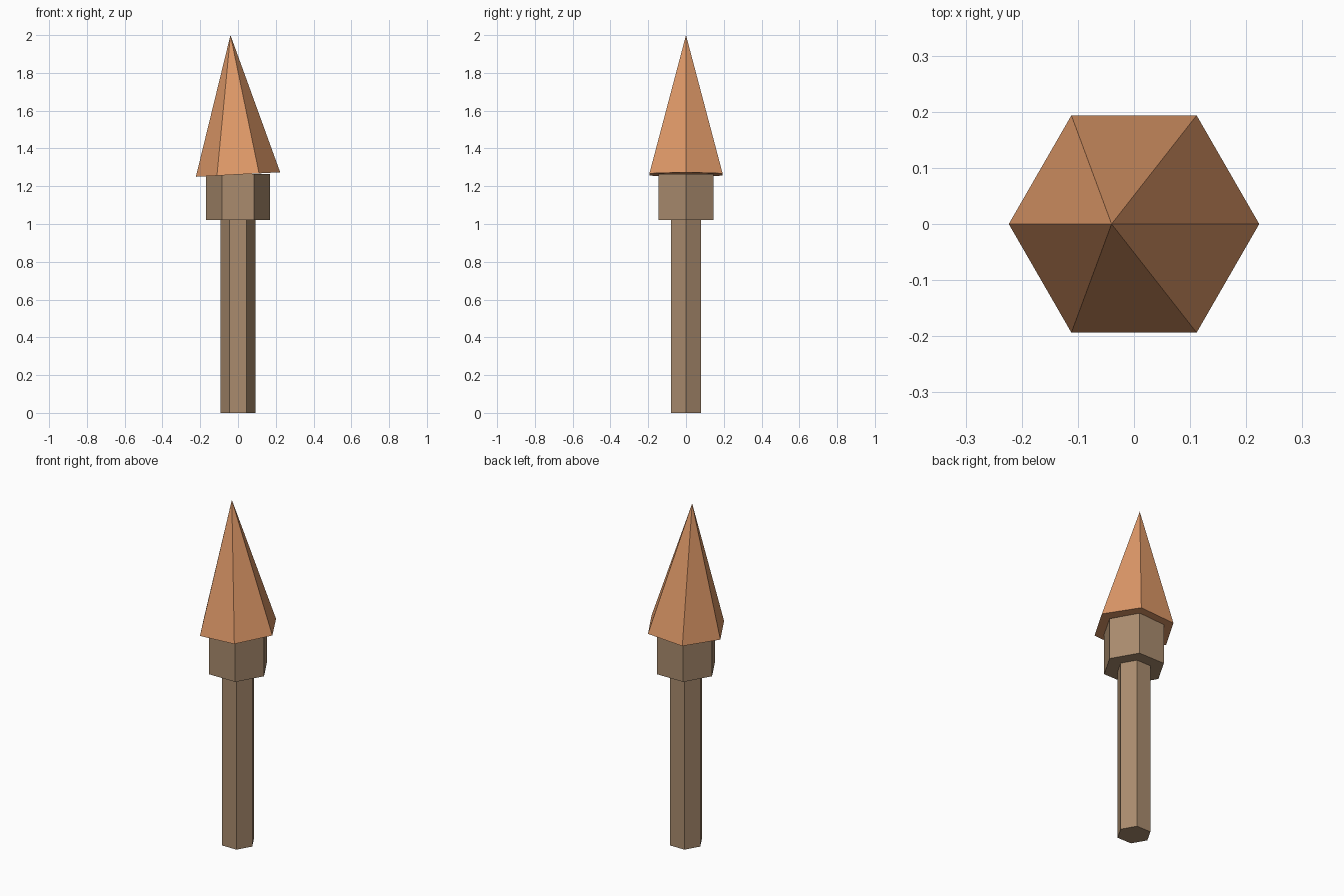
import bpy
import math
from mathutils import Matrix

cube = bpy.data.objects.get("Cube")
if cube:
    bpy.data.objects.remove(cube, do_unlink=True)


def make_material(name, color):
    mat = bpy.data.materials.new(name)
    mat.use_nodes = True
    mat.diffuse_color = color
    for node in mat.node_tree.nodes:
        if node.type == 'BSDF_PRINCIPLED':
            node.inputs["Base Color"].default_value = color
    return mat


def hex_part(name, r_bottom, r_top, z, height, mat, tilt=0.0):
    """Six-sided prism or pyramid standing on z, corners on the x axis."""
    bpy.ops.mesh.primitive_cone_add(vertices=6, radius1=r_bottom, radius2=r_top,
                                    depth=height, location=(0, 0, 0))
    obj = bpy.context.object
    obj.name = name
    # Put the origin at the base and turn a corner towards +x
    obj.data.transform(Matrix.Rotation(math.radians(30), 4, 'Z')
                       @ Matrix.Translation((0, 0, height / 2)))
    obj.location.z = z
    obj.rotation_euler.y = tilt
    obj.data.materials.append(mat)
    return obj


wood = make_material("brown wood", (0.40, 0.26, 0.155, 1))
copper = make_material("orange copper", (0.74, 0.32, 0.14, 1))

# Straight shaft and the wider collar on it
hex_part("shaft", 0.0926, 0.0926, 0, 1.02, wood)
hex_part("collar", 0.169, 0.169, 1.02, 0.245, wood)

# Pointed tip, leaning slightly to one side
hex_part("pointed_tip", 0.2235, 0, 1.262, 0.739, copper, tilt=math.radians(-3.1))
